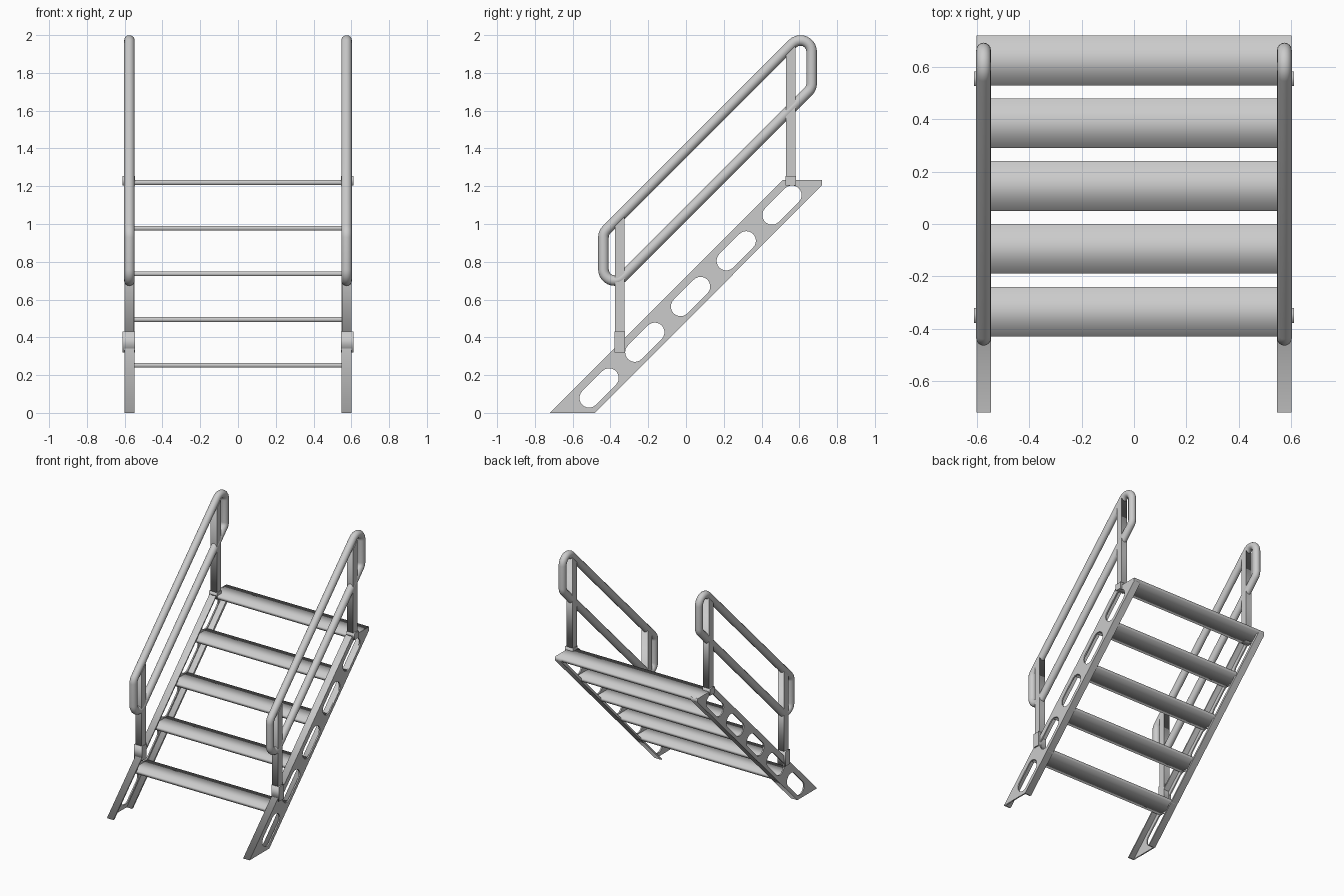
import bpy, bmesh
from math import sin, cos, pi, radians
from mathutils import Matrix, Vector

if "Cube" in bpy.data.objects:
    bpy.data.objects.remove(bpy.data.objects["Cube"])

# side profiles are drawn as (y, z) and extruded along x
SIDE = Matrix(((0, 0, 1, 0), (1, 0, 0, 0), (0, 1, 0, 0), (0, 0, 0, 1)))


def link(name, mesh, mirror=True):
    ob = bpy.data.objects.new(name, mesh)
    bpy.context.collection.objects.link(ob)
    if mirror:
        ob.modifiers.new("Mirror", 'MIRROR').use_mirror_merge = False
    return ob


def curve_mesh(name, loops, x, extrude=0, bevel=0):
    cu = bpy.data.curves.new(name, 'CURVE')
    cu.dimensions = '3D' if bevel else '2D'
    cu.fill_mode = 'FULL' if bevel else 'BOTH'
    cu.extrude, cu.bevel_depth, cu.bevel_resolution = extrude, bevel, 6
    for loop in loops:
        s = cu.splines.new('POLY')
        s.points.add(len(loop) - 1)
        for p, (u, v) in zip(s.points, loop):
            p.co = (u, v, 0, 1)
        s.use_cyclic_u = True
    tmp = bpy.data.objects.new(name + "_tmp", cu)
    bpy.context.collection.objects.link(tmp)
    dg = bpy.context.evaluated_depsgraph_get()
    me = bpy.data.meshes.new_from_object(tmp.evaluated_get(dg))
    bpy.data.objects.remove(tmp)
    me.transform(Matrix.Translation((x, 0, 0)) @ SIDE)
    bm = bmesh.new()
    bm.from_mesh(me)
    bmesh.ops.remove_doubles(bm, verts=bm.verts, dist=1e-5)
    bmesh.ops.recalc_face_normals(bm, faces=bm.faces)
    bm.to_mesh(me)
    bm.free()
    return me


def plate(name, loops, x0, x1, mirror=True):
    return link(name, curve_mesh(name, loops, (x0 + x1) / 2, (x1 - x0) / 2), mirror)


def rect(y0, y1, z0, z1):
    return [(y0, z0), (y1, z0), (y1, z1), (y0, z1)]


def slot(cy, cz, r=0.051, half=0.075, n=12):
    pts = []
    for side in (1, -1):
        for i in range(n + 1):
            a = pi / 4 - pi / 2 + pi * i / n + (0 if side > 0 else pi)
            d = side * half * 0.7071
            pts.append((cy + d + r * cos(a), cz + d + r * sin(a)))
    return pts


def rounded(corners, r, n=10):
    out = []
    for i, c in enumerate(corners):
        c = Vector(c)
        a = (Vector(corners[i - 1]) - c).normalized()
        b = (Vector(corners[(i + 1) % len(corners)]) - c).normalized()
        half = a.angle(b) / 2
        center = c + (a + b).normalized() * (r / sin(half))
        p = c + a * (r * cos(half) / sin(half)) - center
        q = c + b * (r * cos(half) / sin(half)) - center
        for k in range(n + 1):
            t = k / n
            ang = p.angle(q)
            v = (p * sin((1 - t) * ang) + q * sin(t * ang)) / sin(ang)
            out.append(tuple(center + v))
    return out


# stringers: slotted web with inward flanges
TOP = 1.232
outline = [(-0.72, 0), (-0.482, 0), (0.72, 1.205), (0.72, TOP), (0.512, TOP)]
slots = [slot(-0.46 + 0.242 * i, 0.132 + 0.242 * i) for i in range(5)]
plate("stringer_web", [outline] + slots, 0.592, 0.602)
plate("stringer_upper_flange", [[(-0.72, 0), (-0.706, 0), (0.526, TOP), (0.512, TOP)]], 0.547, 0.594)
plate("stringer_lower_flange", [[(-0.496, 0), (-0.482, 0), (0.72, 1.205), (0.72, TOP), (0.733 - 0.0, TOP)][:4]
                                + [(0.718, TOP)]], 0.547, 0.594)

# treads
for i in range(5):
    y, z = -0.43 + 0.2375 * i + 0.0025 * i, 0.265 + 0.24175 * i
    plate(f"tread_{i + 1}", [rect(y, y + 0.19, z - 0.025, z)], -0.593, 0.593, mirror=False)

# posts with sleeve brackets at their feet
for name, y, z0, z1 in (("lower", -0.35, 0.32, 0.43), ("upper", 0.555, 1.205, 1.255)):
    a, b = y - 0.025, y + 0.025
    plate(name + "_post", [[(a, z0), (b, z0), (b, b + 1.365), (a, a + 1.365)]], 0.55, 0.601)
    plate(name + "_post_bracket", [rect(y - 0.028, y + 0.028, z0, z1)], 0.546, 0.612)

# handrail: closed bent tube
YA, YB = -0.437, 0.665
path = rounded([(YA, YA + 1.054), (YB, YB + 1.054), (YB, YB + 1.39), (YA, YA + 1.39)], 0.059)
rail = link("handrail", curve_mesh("handrail", [path], 0.575, bevel=0.028))
bpy.context.view_layer.objects.active = rail
rail.select_set(True)
bpy.ops.object.shade_smooth_by_angle(angle=radians(40))
